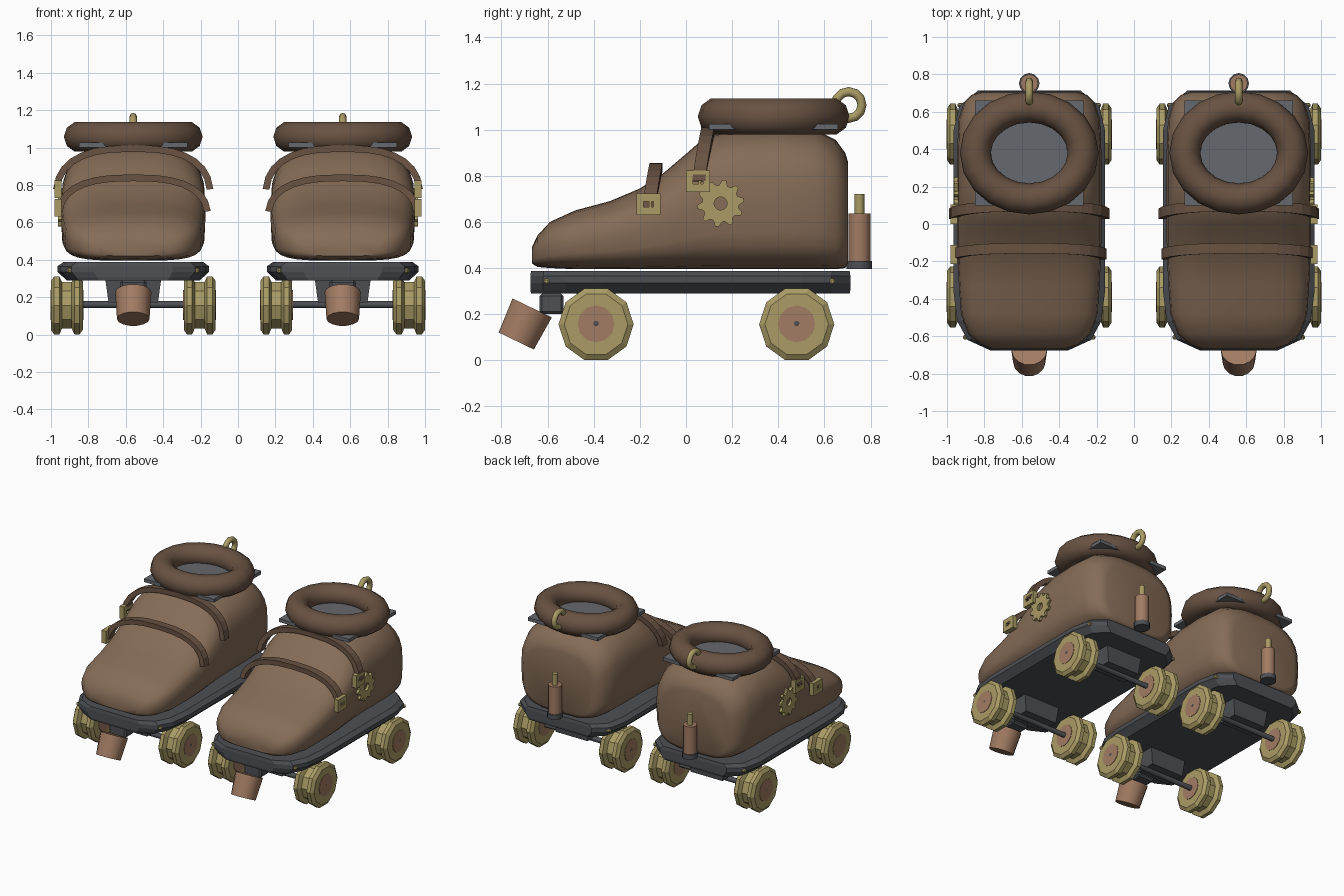
import bpy, bmesh
from math import sin, cos, pi, radians
from mathutils import Vector as V

if "Cube" in bpy.data.objects:
    bpy.data.objects.remove(bpy.data.objects["Cube"])

CX = 0.56  # centre line of one skate; everything is mirrored to the other


def material(name, rgb):
    m = bpy.data.materials.new(name)
    m.diffuse_color = (*rgb, 1)
    m.use_nodes = True
    m.node_tree.nodes["Principled BSDF"].inputs["Base Color"].default_value = m.diffuse_color
    return m


LEATHER = material("leather", (0.235, 0.15, 0.095))
STRAP = material("strap_leather", (0.14, 0.085, 0.055))
BRASS = material("brass", (0.40, 0.33, 0.13))
COPPER = material("copper", (0.36, 0.20, 0.125))
STEEL = material("dark_steel", (0.075, 0.08, 0.09))
LINING = material("lining", (0.13, 0.14, 0.155))


def make(name, bm, mat, smooth=None):
    """Turn a bmesh, built round x = 0, into a pair of mirrored parts."""
    bmesh.ops.recalc_face_normals(bm, faces=bm.faces)
    bmesh.ops.translate(bm, verts=bm.verts, vec=(CX, 0, 0))
    me = bpy.data.meshes.new(name)
    bm.to_mesh(me)
    bm.free()
    ob = bpy.data.objects.new(name, me)
    bpy.context.collection.objects.link(ob)
    me.materials.append(mat)
    if smooth:
        bpy.ops.object.select_all(action='DESELECT')
        ob.select_set(True)
        bpy.context.view_layer.objects.active = ob
        bpy.ops.object.shade_smooth_by_angle(angle=radians(smooth))
    ob.modifiers.new("pair", 'MIRROR').use_mirror_merge = False
    return ob


def loft(bm, rings, closed=False):
    """Skin a list of vertex rings; cap the ends or join last to first."""
    vs = [[bm.verts.new(p) for p in r] for r in rings]
    n = len(vs[0])
    pairs = list(zip(vs, vs[1:])) + ([(vs[-1], vs[0])] if closed else [])
    for a, b in pairs:
        for i in range(n):
            j = (i + 1) % n
            bm.faces.new((a[i], a[j], b[j], b[i]))
    if not closed:
        bm.faces.new(vs[0])
        bm.faces.new(vs[-1])


def lathe(bm, profile, center, axis, segs):
    """Revolve (distance along axis, radius) pairs."""
    a = V(axis).normalized()
    u = V((0, 1, 0)) if abs(a.x) > 0.9 else V((1, 0, 0))
    w = a.cross(u)
    loft(bm, [[V(center) + a * t + (u * cos(k) + w * sin(k)) * r
               for k in (2 * pi * i / segs for i in range(segs))] for t, r in profile])


def torus(bm, center, u, w, minor, nmaj, nmin):
    """Elliptical torus spanned by vectors u and w."""
    u, w = V(u), V(w)
    ax = u.cross(w).normalized()
    rings = []
    for i in range(nmaj):
        k = 2 * pi * i / nmaj
        c = u * cos(k) + w * sin(k)
        nrm = (u / u.length_squared * cos(k) * u.length + w / w.length_squared * sin(k) * w.length)
        nrm = (u.normalized() * cos(k) * w.length + w.normalized() * sin(k) * u.length).normalized()
        rings.append([V(center) + c + (nrm * cos(q) + ax * sin(q)) * minor
                      for q in (2 * pi * j / nmin for j in range(nmin))])
    loft(bm, rings, True)


def box(bm, c, size, taper=1.0):
    x, y, z = (s / 2 for s in size)
    loft(bm, [[V(c) + V((sx * x * f, sy * y * f, h)) for sx, sy in
               ((-1, -1), (1, -1), (1, 1), (-1, 1))] for h, f in ((-z, taper), (z, 1))])


def spow(v, e):
    return (1 if v >= 0 else -1) * abs(v) ** e


# Boot: superellipse sections (y, half width, bottom, top) from toe to heel
bm = bmesh.new()
sections = [(-.668, .19, .42, .49), (-.645, .26, .405, .54), (-.59, .325, .40, .60),
            (-.48, .365, .395, .65), (-.33, .376, .395, .69), (-.2, .382, .395, .745),
            (-.1, .385, .395, .81), (0, .385, .395, .895), (.08, .385, .395, .965),
            (.2, .385, .395, 1.0), (.4, .385, .395, 1.01), (.56, .378, .395, 1.0),
            (.65, .35, .395, .955), (.69, .31, .40, .90), (.703, .27, .42, .86)]
rings = []
for y, w, lo, hi in sections:
    ring = []
    for i in range(28):
        k = 2 * pi * i / 28
        e = 2 / 2.8 if sin(k) > 0 else 2 / 4
        ring.append((w * spow(cos(k), e), y, (lo + hi) / 2 + (hi - lo) / 2 * spow(sin(k), e)))
    rings.append(ring)
loft(bm, rings)
make("boot", bm, LEATHER, 50)

# Padded collar and the square lining plate beneath it
bm = bmesh.new()
torus(bm, (0, .38, 1.057), (.288, 0, 0), (0, .246, 0), .083, 20, 10)
make("collar", bm, STRAP, 50)
bm = bmesh.new()
box(bm, (0, .38, 1.013), (.58, .56, .025))
make("lining_plate", bm, LINING)

# Pull ring at the back of the collar
bm = bmesh.new()
torus(bm, (0, .705, 1.107), (0, .058, 0), (0, 0, .058), .02, 12, 8)
make("pull_ring", bm, BRASS, 50)

# Straps (half width, base z, top z, y at the ends, y at the top)
for name, w, z0, z1, y0, y1 in (("ankle_strap", .412, .73, .995, .05, .095),
                                ("instep_strap", .398, .62, .838, -.165, -.13)):
    bm = bmesh.new()
    rings = []
    for i in range(15):
        k = radians(6 + 168 * i / 14)
        c, s = cos(k), sin(k)
        p = V((w * spow(c, 2 / 2.6), y0 + (y1 - y0) * s, z0 + (z1 - z0) * s ** (2 / 2.6)))
        n = V((spow(c, 1.2) / w, 0, s ** 1.2 / (z1 - z0))).normalized()
        rings.append([p + n * a + V((0, b, 0)) for a, b in
                      ((-.018, -.028), (.018, -.028), (.018, .028), (-.018, .028))])
    loft(bm, rings)
    make(name, bm, STRAP)

# Buckle frames on the outer side
bm = bmesh.new()
for y, z in ((.052, .777), (-.163, .677)):
    loft(bm, [[(x, y + sy * a, z + sz * b) for x, a, b in
               ((.385, .022, .012), (.385, .052, .047), (.422, .052, .047), (.422, .022, .012))]
              for sy, sz in ((-1, -1), (1, -1), (1, 1), (-1, 1))], True)
    box(bm, (.414, y + .008, z), (.012, .012, .03))
make("buckles", bm, BRASS)

# Gear ornament with ten teeth
bm = bmesh.new()
rings = []
for i in range(40):
    k = 2 * pi * (i + .5) / 40
    ro = .102 if i % 4 < 2 else .08
    rings.append([(x, .15 + r * cos(k), .68 + r * sin(k)) for x, r in
                  ((.37, .028), (.37, ro), (.402, ro), (.402, .028))])
loft(bm, rings, True)
make("gear_ornament", bm, BRASS)

# Deck plate with bevelled rim
half = [(.21, -.675), (.33, -.62), (.385, -.52), (.405, -.36), (.405, .5), (.375, .63), (.275, .713)]
outline = half + [(-x, y) for x, y in reversed(half)]
bm = bmesh.new()
loft(bm, [[(x * f, y * g, z) for x, y in outline] for z, f, g in
          ((.29, .88, .995), (.305, .92, 1), (.335, 1, 1), (.365, 1, 1), (.388, .92, .995))])
make("deck", bm, STEEL)

# Deck bolts
bm = bmesh.new()
for s in (-1, 1):
    for x, y in ((.335, -.605), (.365, .635)):
        lathe(bm, [(-.02, .013), (.012, .013), (.018, .007)], (s * x, y, .342), (s, 0, 0), 8)
make("deck_bolts", bm, BRASS)

# Trucks, axles, wheels and hub discs
trucks, axles, wheels, hubs = (bmesh.new() for _ in range(4))
tread = [(-.085, .075), (-.085, .138), (-.068, .163), (-.04, .163), (-.026, .13),
         (.026, .13), (.04, .163), (.068, .163), (.085, .138), (.085, .075)]
for y in (-.39, .48):
    box(trucks, (0, y, .235), (.30, .17, .13), .88)
    lathe(axles, [(-.443, .012), (-.436, .024), (-.4, .024), (-.39, .019), (.39, .019),
                  (.4, .024), (.436, .024), (.443, .012)], (0, y, .16), (1, 0, 0), 10)
    for s in (-1, 1):
        lathe(wheels, tread, (s * .355, y, .156), (1, 0, 0), 10)
        lathe(hubs, [(-.088, .08), (.088, .08)], (s * .355, y, .158), (1, 0, 0), 12)
make("trucks", trucks, STEEL)
make("axles", axles, STEEL, 40)
make("wheels", wheels, BRASS)
make("wheel_hubs", hubs, COPPER)

# Toe stop and its bracket
bm = bmesh.new()
lathe(bm, [(0, .097), (.159, .087)], (0, -.667, .227), (0, -.069, -.143), 14)
make("toe_stop", bm, COPPER, 40)
bm = bmesh.new()
box(bm, (0, -.583, .245), (.14, .105, .09))
bmesh.ops.bevel(bm, geom=bm.edges[:], offset=.012, segments=1, affect='EDGES')
make("toe_stop_bracket", bm, STEEL)

# Heel canister: base, body and valve
for name, r, z0, z1, mat in (("canister_base", .055, .395, .43, STEEL),
                             ("canister_body", .048, .43, .637, COPPER),
                             ("canister_valve", .021, .637, .72, BRASS)):
    bm = bmesh.new()
    lathe(bm, [(z0, r), (z1, r)], (0, .752, 0), (0, 0, 1), 12)
    make(name, bm, mat, 40)
